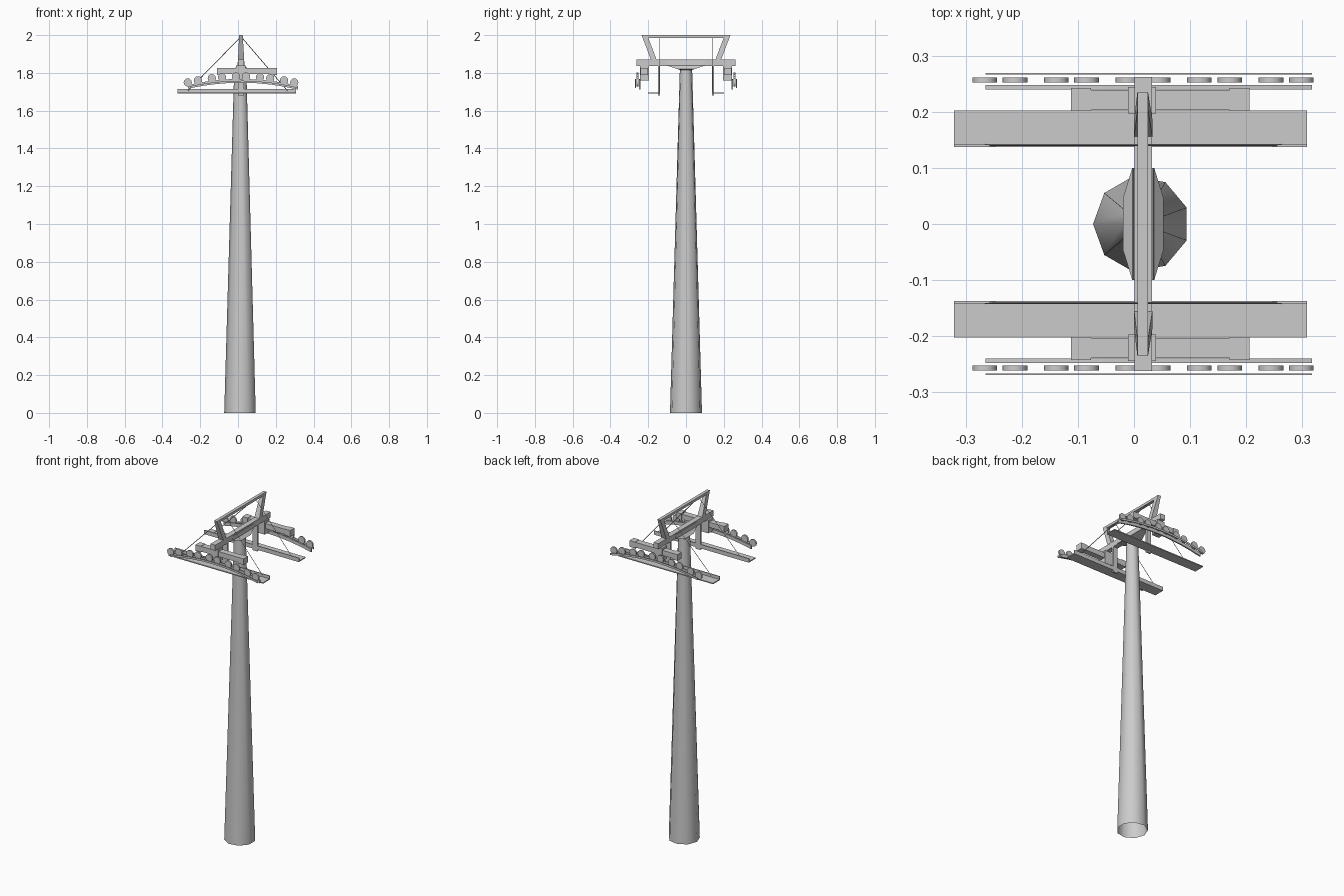
import bpy, bmesh, math
from mathutils import Vector, Matrix

if "Cube" in bpy.data.objects:
    bpy.data.objects.remove(bpy.data.objects["Cube"])

CX = 0.016  # centre line of the tower head


def finish(name, bm, mirror=False, smooth=False):
    bmesh.ops.recalc_face_normals(bm, faces=bm.faces)
    me = bpy.data.meshes.new(name)
    bm.to_mesh(me)
    bm.free()
    ob = bpy.data.objects.new(name, me)
    bpy.context.collection.objects.link(ob)
    if mirror:
        m = ob.modifiers.new("mirror", 'MIRROR')
        m.use_axis = (False, True, False)
        m.use_mirror_merge = False
    if smooth:
        bpy.context.view_layer.objects.active = ob
        ob.select_set(True)
        bpy.ops.object.shade_smooth_by_angle(angle=math.radians(45))
        ob.select_set(False)
    return ob


def loft(bm, rings):
    """Closed solid through equal-length rings of points."""
    vs = [[bm.verts.new(p) for p in r] for r in rings]
    n = len(vs[0])
    for a, b in zip(vs, vs[1:]):
        for i in range(n):
            bm.faces.new((a[i], a[(i + 1) % n], b[(i + 1) % n], b[i]))
    bm.faces.new(vs[0])
    bm.faces.new(vs[-1])


def rect(x0, x1, y0, y1, z):
    return [(x0, y0, z), (x1, y0, z), (x1, y1, z), (x0, y1, z)]


def boxes(name, items, mirror=True):
    bm = bmesh.new()
    for x0, x1, y0, y1, z0, z1 in items:
        loft(bm, [rect(x0, x1, y0, y1, z0), rect(x0, x1, y0, y1, z1)])
    return finish(name, bm, mirror)


def arc_z(x):
    """Height of the cable line over the wheel train."""
    return 1.768 - 0.4 * (x - CX) ** 2


def arc_plate(name, y0, y1, h):
    bm = bmesh.new()
    xs = [-0.265 + 0.582 * i / 8 for i in range(9)]
    loft(bm, [[(x, y0, arc_z(x) - h), (x, y1, arc_z(x) - h),
               (x, y1, arc_z(x)), (x, y0, arc_z(x))] for x in xs])
    return finish(name, bm, True)


# tapered nine-sided pole, open at the foot
bm = bmesh.new()
bmesh.ops.create_cone(bm, cap_ends=False, segments=9, radius1=0.086, radius2=0.033, depth=1.82,
                      matrix=Matrix.Translation((0.013, 0, 0.91)) @ Matrix.Rotation(math.pi / 2, 4, 'Z'))
if min(v.co.x for v in bm.verts) > -0.0725:  # point one corner to -x
    bmesh.ops.rotate(bm, verts=bm.verts, cent=(0.013, 0, 0), matrix=Matrix.Rotation(math.pi, 3, 'Z'))
finish("pole", bm, smooth=True)

# cross arm and the flared saddle joining it to the pole
boxes("cross_arm", [(0.001, 0.032, -0.262, 0.262, 1.837, 1.87)], False)
bm = bmesh.new()
loft(bm, [rect(-0.012, 0.045, -0.03, 0.03, 1.815), rect(-0.02, 0.053, -0.045, 0.045, 1.82),
          rect(-0.003, 0.036, -0.10, 0.10, 1.838), rect(-0.001, 0.034, -0.10, 0.10, 1.862)])
finish("saddle", bm)

# lifting frame above the arm
boxes("frame_beam", [(0.006, 0.025, -0.22, 0.22, 1.985, 2.0)], False)
bm = bmesh.new()
loft(bm, [rect(0.0, 0.033, 0.155, 0.185, 1.868), rect(0.006, 0.025, 0.205, 0.235, 2.0)])
finish("frame_leg", bm, True)

# balance beam with its end blocks and the bracket under the arm
boxes("balance_beam", [(-0.09, 0.18, 0.203, 0.239, 1.794, 1.825),
                       (-0.112, -0.077, 0.201, 0.242, 1.79, 1.827),
                       (0.17, 0.206, 0.201, 0.242, 1.79, 1.827)])
boxes("beam_bracket", [(-0.011, 0.039, 0.197, 0.244, 1.76, 1.838)])

# wheel train between two arched side plates
arc_plate("wheel_rail", 0.24, 0.248, 0.02)
arc_plate("outer_guard", 0.266, 0.269, 0.012)
bm = bmesh.new()
for pair in range(5):
    for side in (-1, 1):
        x = CX + (pair - 2) * 0.1275 + side * 0.027
        mat = Matrix.Translation((x, 0.257, arc_z(x) + 0.013)) @ Matrix.Rotation(math.pi / 2, 4, 'X')
        bmesh.ops.create_cone(bm, cap_ends=True, segments=12, radius1=0.022, radius2=0.022,
                              depth=0.009, matrix=mat)
finish("wheels", bm, True, True)

# walkway with inner lip, hung from the arm
boxes("walkway", [(-0.321, 0.308, 0.137, 0.202, 1.69, 1.696),
                  (-0.321, 0.308, 0.137, 0.142, 1.69, 1.714)])
boxes("walkway_hanger", [(0.001, 0.032, 0.137, 0.147, 1.68, 1.85)])

# stay cables from the frame to the walkway
bm = bmesh.new()
top = Vector((CX, 0.141, 1.992))
for x in (-0.265, 0.262):
    d = Vector((x, 0.141, 1.705)) - top
    mat = Matrix.Translation(top + d / 2) @ d.to_track_quat('Z', 'Y').to_matrix().to_4x4()
    bmesh.ops.create_cone(bm, cap_ends=True, segments=4, radius1=0.002, radius2=0.002,
                          depth=d.length, matrix=mat)
finish("stay_cables", bm, True)
